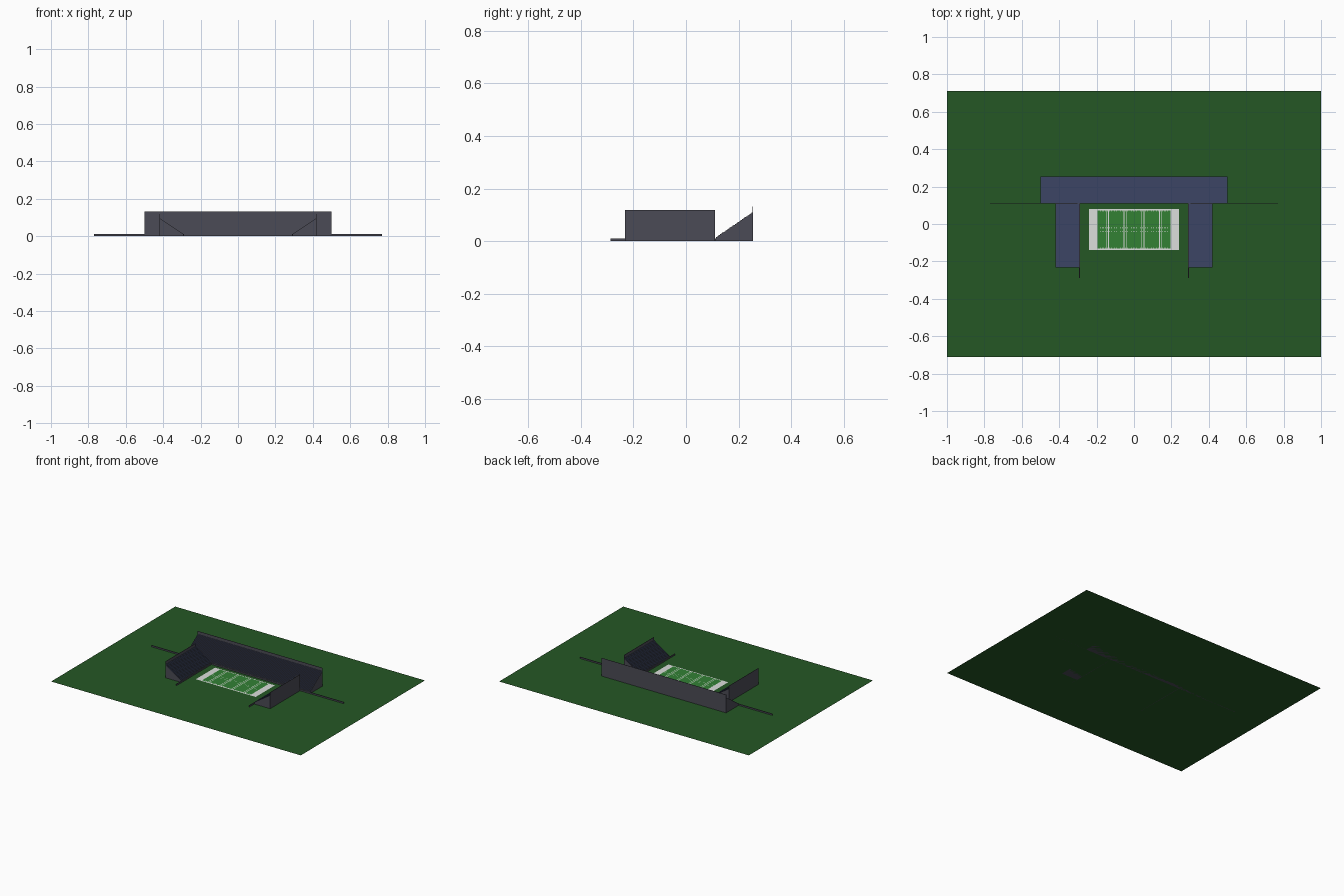
import bpy, bmesh
from mathutils import Vector

if "Cube" in bpy.data.objects:
    bpy.data.objects.remove(bpy.data.objects["Cube"])


def material(name, rgb):
    m = bpy.data.materials.new(name)
    m.diffuse_color = (*rgb, 1)
    m.use_nodes = True
    m.node_tree.nodes["Principled BSDF"].inputs["Base Color"].default_value = m.diffuse_color
    return m


GRASS = material("dark_grass", (0.018, 0.095, 0.018))
TURF = material("field_turf", (0.032, 0.22, 0.034))
PAINT = material("white_paint", (0.72, 0.74, 0.72))
CONCRETE = material("grey_concrete", (0.07, 0.07, 0.092))
TREAD = material("blue_seating", (0.045, 0.06, 0.13))


def finish(name, bm, mats):
    mesh = bpy.data.meshes.new(name)
    bm.to_mesh(mesh)
    bm.free()
    for m in mats:
        mesh.materials.append(m)
    ob = bpy.data.objects.new(name, mesh)
    bpy.context.collection.objects.link(ob)
    return ob


def plates(name, rects, z, mat):
    """Flat rectangles (x0, x1, y0, y1) facing up at height z."""
    bm = bmesh.new()
    for x0, x1, y0, y1 in rects:
        corners = [(x0, y0), (x1, y0), (x1, y1), (x0, y1)]
        bm.faces.new([bm.verts.new((x, y, z)) for x, y in corners])
    return finish(name, bm, [mat])


def box(name, x0, x1, y0, y1, z0, z1, mat):
    bm = bmesh.new()
    bmesh.ops.create_cube(bm, size=1)
    for v in bm.verts:
        v.co = Vector(((x0 + x1) / 2 + v.co.x * (x1 - x0),
                       (y0 + y1) / 2 + v.co.y * (y1 - y0),
                       (z0 + z1) / 2 + v.co.z * (z1 - z0)))
    return finish(name, bm, [mat])


def stand(name, origin, outward, along, depth, length, peak, rows):
    """Raked seating: a stepped profile with a tall rear wall, extruded sideways."""
    low, rear, wall = 0.01, 0.002, peak + 0.023
    going, rise = (depth - rear) / rows, (peak - low) / rows
    profile = [(0, 0), (0, low)]
    for i in range(rows):
        z = low + rise * (i + 1)
        if i:
            profile.append((going * i, z))
        profile.append((going * (i + 1), z if i else low))
        if not i:
            continue
    profile += [(depth - rear, wall), (depth, wall), (depth, 0)]
    o, d, a = Vector(origin), Vector(outward), Vector(along)
    bm = bmesh.new()
    face = bm.faces.new([bm.verts.new(o + d * p + Vector((0, 0, z))) for p, z in profile])
    ext = bmesh.ops.extrude_face_region(bm, geom=[face], use_keep_orig=True)
    bmesh.ops.translate(bm, vec=a * length,
                        verts=[g for g in ext["geom"] if isinstance(g, bmesh.types.BMVert)])
    bmesh.ops.recalc_face_normals(bm, faces=bm.faces)
    # Treads are blue, everything upright is concrete
    for f in bm.faces:
        if f.normal.z > 0.5 and f.calc_center_median().z < peak + 0.01:
            f.material_index = 1
    return finish(name, bm, [CONCRETE, TREAD])


# Ground
plates("ground", [(-1, 1, -0.71, 0.71)], 0, GRASS)

# Playing field: painted border and end zones with turf on top
plates("field_border", [(-0.24, 0.24, -0.14, 0.08)], 0.002, PAINT)
plates("field_turf", [(-0.195, 0.195, -0.132, 0.073)], 0.003, TURF)

# Paired yard lines
lines = []
for c in (-0.142, -0.0475, 0.0475, 0.142):
    for off in (-0.006, 0.006):
        lines.append((c + off - 0.002, c + off + 0.002, -0.132, 0.073))
plates("yard_lines", lines, 0.004, PAINT)

# Rows of short hash marks
marks = []
for i in range(40):
    x = -0.19 + i * 0.38 / 39
    for y in (-0.129, -0.04, -0.02, 0.07):
        marks.append((x - 0.001, x + 0.001, y - 0.003, y + 0.003))
plates("hash_marks", marks, 0.0045, PAINT)

# Stands
stand("rear_stand", (-0.5, 0.11, 0), (0, 1, 0), (1, 0, 0), 0.145, 1.0, 0.108, 36)
for side, s in (("left", -1), ("right", 1)):
    stand(side + "_stand", (s * 0.29, -0.232, 0), (s, 0, 0), (0, 1, 0),
          0.13, 0.342, 0.095, 32)
    # Low barrier in front of each side stand
    x0, x1 = sorted((s * 0.289, s * 0.293))
    box(side + "_barrier", x0, x1, -0.288, 0.11, 0, 0.0105, CONCRETE)

# Long low barrier in front of the rear stand
box("rear_barrier", -0.77, 0.77, 0.109, 0.113, 0, 0.0105, CONCRETE)
